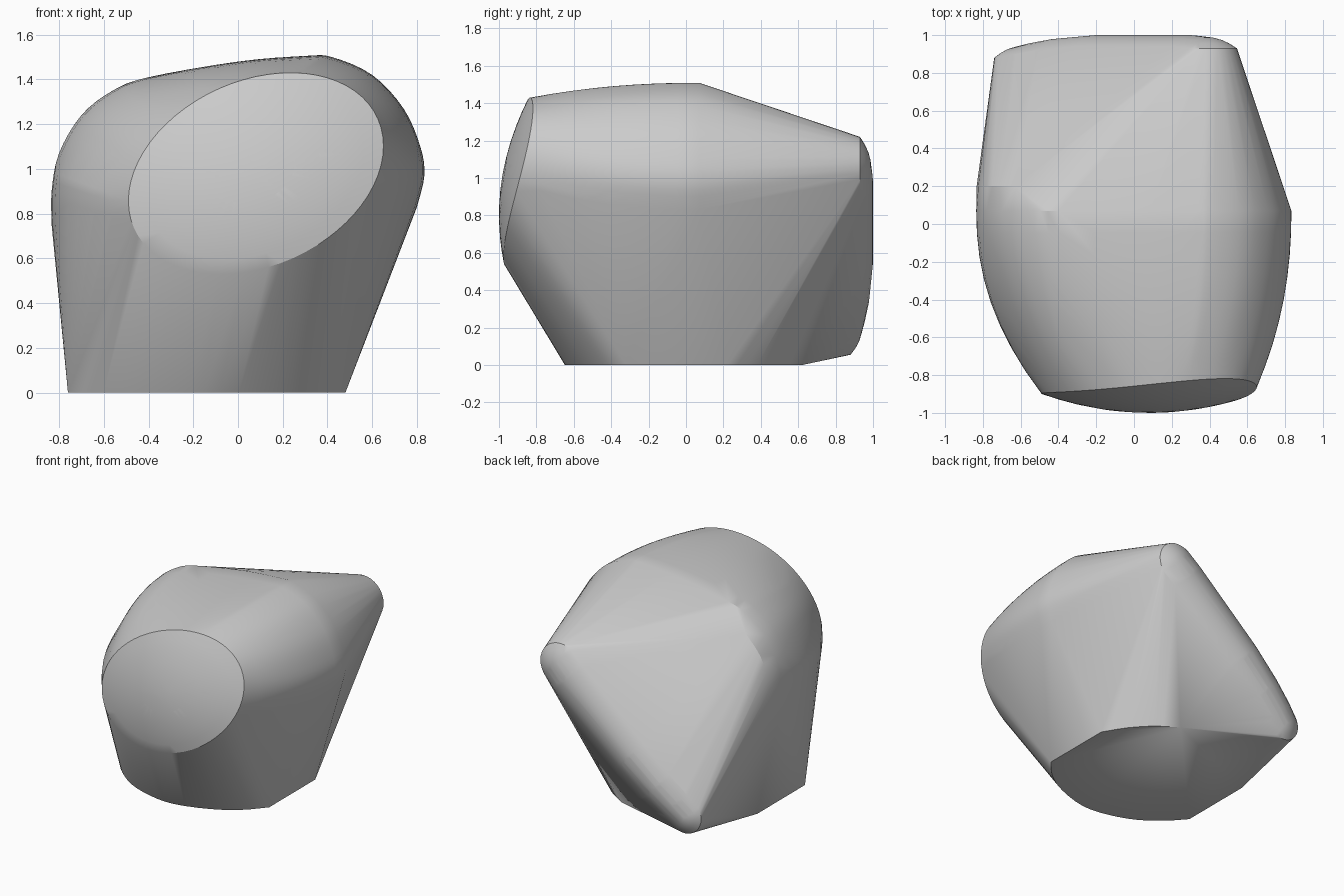
import bpy, bmesh, math
from mathutils import Vector

cube = bpy.data.objects.get("Cube")
if cube:
    bpy.data.objects.remove(cube, do_unlink=True)


def spline(points, steps):
    """Open smooth curve through the given points."""
    pts = [Vector(p) for p in points]
    pts = [2 * pts[0] - pts[1]] + pts + [2 * pts[-1] - pts[-2]]
    out = []
    for a, b, c, d in zip(pts, pts[1:], pts[2:], pts[3:]):
        for i in range(steps):
            t = i / steps
            out.append(0.5 * (2 * b + (c - a) * t + (2 * a - 5 * b + 4 * c - d) * t * t
                              + (3 * b - a - 3 * c + d) * t ** 3))
    return out + [pts[-2]]


def rim(angle, scale=1.0):
    """Point on the domed front face, inside a skewed ellipse."""
    x = 0.08 + scale * 0.57 * math.cos(angle)
    z = 0.98 + scale * 0.45 * math.sin(angle + 0.276)
    y = -1 + 0.31 * (x - 0.08) ** 2 + 0.4 * (z - 0.8) ** 2
    return Vector((x, y, z))


cloud = []

# Front dome
for scale in (1, 0.85, 0.7, 0.5, 0.3, 0.1):
    cloud += [rim(math.tau * i / 64, scale) for i in range(64)]

# Barrel from the widest section to the front rim, leaner on the upper right
section = spline([(0.8, 0.83), (0.833, 0.97), (0.815, 1.1), (0.74, 1.27), (0.6, 1.42),
                  (0.42, 1.5), (0.3, 1.505), (0, 1.48), (-0.4, 1.41), (-0.56, 1.35),
                  (-0.7, 1.24), (-0.8, 1.07), (-0.833, 0.9), (-0.833, 0.75)], 4)
for p in section:
    wide = Vector((p.x, 0.07, p.y))
    edge = rim(math.atan2((p.y - 0.98) / 0.5, (p.x - 0.08) / 0.75))
    power = 1.7 if p.x < -0.3 and p.y > 1 else 2.2
    for i in range(8):
        t = i / 8
        q = wide.lerp(edge, t ** power)
        q.y = wide.y + (edge.y - wide.y) * t
        cloud.append(q)

# Shoulder reaching further back
shoulder = [(-0.63, 1.285), (-0.75, 1.15), (-0.815, 0.98), (-0.833, 0.78)]
cloud += [Vector((p.x, 0.2, p.y)) for p in spline(shoulder, 3)]

# Flat base with straight edges on the sides and a round front
front_edge = [(0.48, -0.32), (0.35, -0.46), (0.17, -0.57), (-0.08, -0.645), (-0.29, -0.625),
              (-0.49, -0.55), (-0.65, -0.43), (-0.76, -0.31)]
back_edge = [(0.48, 0.22), (0.38, 0.38), (0.25, 0.52), (0.1, 0.62)]
for curve in (front_edge, back_edge):
    cloud += [Vector((p.x, p.y, 0)) for p in spline(curve, 3)]
cloud.append(Vector((-0.76, 0.25, 0)))

# Rounded diagonal back ridge with a blunt tail: x, y, z, radius
ridge = [(0.38, 0.99, 1.055, 0.165), (0.3, 1, 0.98, 0.165), (0.05, 1, 0.765, 0.16),
         (-0.2, 1, 0.55, 0.155), (-0.4, 0.982, 0.375, 0.15), (-0.52, 0.96, 0.27, 0.145),
         (-0.6, 0.94, 0.195, 0.14)]
for x, y, z, r in ridge:
    for u in (0, 0.25, 0.5, 0.75, 1):
        for i in range(32):
            a = math.tau * i / 32
            cloud.append(Vector((x + r * u * math.cos(a), y - 0.06 * u * u,
                                 z + r * u * math.sin(a))))
cloud.append(Vector((-0.53, 0.82, 0.044)))

# Wrap everything in one convex skin
bm = bmesh.new()
for p in cloud:
    bm.verts.new(p)
bmesh.ops.remove_doubles(bm, verts=bm.verts[:], dist=0.002)
bmesh.ops.convex_hull(bm, input=bm.verts[:])
bmesh.ops.delete(bm, geom=[v for v in bm.verts if not v.link_faces], context='VERTS')
bmesh.ops.recalc_face_normals(bm, faces=bm.faces[:])
mesh = bpy.data.meshes.new("stone_body")
bm.to_mesh(mesh)
bm.free()
body = bpy.data.objects.new("stone_body", mesh)
bpy.context.collection.objects.link(body)

# Plain grey stone
grey = bpy.data.materials.new("light_grey")
grey.use_nodes = True
colour = (0.6, 0.6, 0.6, 1)
grey.diffuse_color = colour
grey.node_tree.nodes["Principled BSDF"].inputs["Base Color"].default_value = colour
mesh.materials.append(grey)

bpy.ops.object.select_all(action='DESELECT')
body.select_set(True)
bpy.context.view_layer.objects.active = body
bpy.ops.object.shade_smooth_by_angle(angle=math.radians(24))
